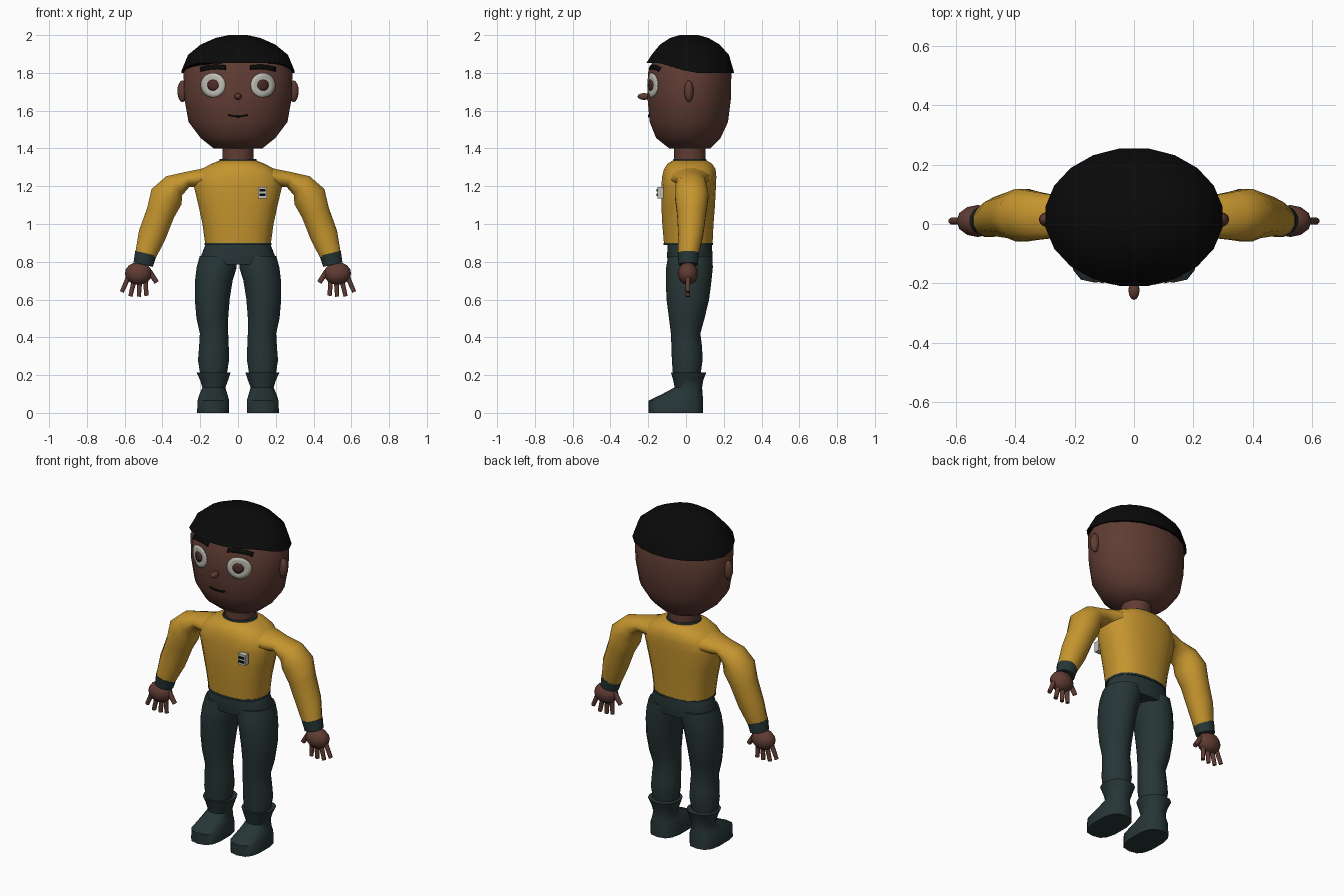
import bpy, bmesh, math
from mathutils import Vector
from mathutils.bvhtree import BVHTree

if "Cube" in bpy.data.objects:
    bpy.data.objects.remove(bpy.data.objects["Cube"])


def material(name, rgb):
    m = bpy.data.materials.new(name)
    m.diffuse_color = (*rgb, 1)
    m.use_nodes = True
    m.node_tree.nodes["Principled BSDF"].inputs["Base Color"].default_value = m.diffuse_color
    return m


SKIN = material("brown skin", (0.115, 0.045, 0.033))
IRIS = material("dark brown", (0.075, 0.026, 0.020))
HAIR = material("black", (0.003, 0.003, 0.003))
GOLD = material("mustard shirt", (0.56, 0.30, 0.028))
DARK = material("dark teal cloth", (0.020, 0.036, 0.037))
WHITE = material("off white", (0.52, 0.51, 0.45))


def finish(bm, name, mat, angle=50):
    bmesh.ops.recalc_face_normals(bm, faces=bm.faces)
    me = bpy.data.meshes.new(name)
    bm.to_mesh(me)
    bm.free()
    me.materials.append(mat)
    ob = bpy.data.objects.new(name, me)
    bpy.context.collection.objects.link(ob)
    bpy.ops.object.select_all(action='DESELECT')
    ob.select_set(True)
    bpy.context.view_layer.objects.active = ob
    bpy.ops.object.shade_smooth_by_angle(angle=math.radians(angle))
    return ob


def oval(c, u, v, n=20, power=2.0):
    """Closed ring around c; a power above 2 squares it off."""
    pts = []
    for i in range(n):
        a = 2 * math.pi * (i + 0.5) / n
        f = lambda t: math.copysign(abs(t) ** (2 / power), t)
        pts.append(Vector(c) + Vector(u) * f(math.cos(a)) + Vector(v) * f(math.sin(a)))
    return pts


def level(z, x0, x1, y0, y1, n=20, power=2.0):
    return oval(((x0 + x1) / 2, (y0 + y1) / 2, z), ((x1 - x0) / 2, 0, 0),
                (0, (y1 - y0) / 2, 0), n, power)


def loft(name, mat, rings, caps=True, angle=50):
    bm = bmesh.new()
    vs = [[bm.verts.new(p) for p in r] for r in rings]
    n = len(vs[0])
    for a, b in zip(vs, vs[1:]):
        for i in range(n):
            bm.faces.new((a[i], a[(i + 1) % n], b[(i + 1) % n], b[i]))
    if caps:
        bm.faces.new(vs[0])
        bm.faces.new(vs[-1])
    return finish(bm, name, mat, angle)


def limb(name, mat, s, stations, n=12):
    """Tube in the xz plane: stations are (x, y, z, in-plane radius, depth radius)."""
    rings = []
    for i, (x, y, z, r, d) in enumerate(stations):
        p, q = stations[max(i - 1, 0)], stations[min(i + 1, len(stations) - 1)]
        t = Vector((q[0] - p[0], 0, q[2] - p[2])).normalized()
        rings.append(oval((s * x, y, z), (s * t.z * r, 0, -t.x * r), (0, d, 0), n))
    return loft(name, mat, rings)


def ball(name, mat, c, r):
    bm = bmesh.new()
    bmesh.ops.create_uvsphere(bm, u_segments=12, v_segments=8, radius=1)
    for v in bm.verts:
        v.co = Vector(c) + Vector(a * b for a, b in zip(v.co, r))
    return finish(bm, name, mat)


def box(name, mat, x0, x1, y0, y1, z0, z1):
    return loft(name, mat, [[(x0, y0, z), (x1, y0, z), (x1, y1, z), (x0, y1, z)]
                            for z in (z0, z1)], angle=30)


# Head
HEAD = [(1.40, .13, -.09, .13), (1.455, .20, -.16, .185), (1.54, .265, -.195, .225),
        (1.66, .287, -.206, .24), (1.80, .292, -.205, .243), (1.87, .255, -.175, .215)]
head = loft("head", SKIN, [level(z, -w, w, f, b) for z, w, f, b in HEAD])
tree = BVHTree.FromPolygons([v.co for v in head.data.vertices],
                            [p.vertices for p in head.data.polygons])

# Cap of hair with a raised front hairline
brim = level(1.80, -.302, .302, -.212, .258)
for p in brim:
    p.z += 0.053 * min(1, max(0, (0.03 - p.y) / 0.17))
HAIR_RINGS = [(1.895, .268, -.185, .23), (1.95, .20, -.14, .18),
              (1.985, .12, -.085, .12), (2.0, .05, -.035, .065)]
loft("hair", HAIR, [brim] + [level(z, -w, w, f, b) for z, w, f, b in HAIR_RINGS])


def on_face(x, z, lift):
    hit = tree.ray_cast(Vector((x, -1, z)), Vector((0, 1, 0)))[0]
    return Vector((x, (hit.y if hit else -0.15) - lift, z))


def face_strip(name, mat, rows, lift, closed=False):
    """Thin plate wrapped on the face; rows are equal lists of (x, z)."""
    bm = bmesh.new()
    vs = [[bm.verts.new(on_face(x, z, lift)) for x, z in row] for row in rows]
    n = len(vs[0])
    for a, b in zip(vs, vs[1:]):
        for i in range(n if closed else n - 1):
            j = (i + 1) % n
            bm.faces.new((a[i], a[j], b[j], b[i]))
    if closed:
        bm.faces.new(vs[-1])
    ob = finish(bm, name, mat)
    m = ob.modifiers.new("thickness", 'SOLIDIFY')
    m.thickness, m.offset = 0.006, 0
    return ob


def circle(cx, cz, r):
    return [(cx + r * math.cos(i * math.pi / 12), cz + r * math.sin(i * math.pi / 12))
            for i in range(24)]


for s in (-1, 1):
    side = "left" if s > 0 else "right"
    # Eyes, brows and ears
    face_strip(side + "_eye", WHITE, [circle(s * .132, 1.735, r) for r in (.065, .045, .02)],
               .005, True)
    face_strip(side + "_iris", IRIS, [circle(s * .132, 1.735, r) for r in (.029, .012)],
               .009, True)
    xs = [.065 + .135 * i / 6 for i in range(7)]
    arch = [1.828 - .01 * i / 6 + .008 * math.sin(i * math.pi / 6) for i in range(7)]
    face_strip(side + "_brow", HAIR, [[(s * x, z + h) for x, z in zip(xs, arch)]
                                      for h in (-.011, .011)], .007)
    ball(side + "_ear", SKIN, (s * .293, .015, 1.703), (.028, .025, .058))

    # Sleeve, cuff
    limb(side + "_sleeve", GOLD, s, [
        (.12, .022, 1.245, .070, .115), (.20, .022, 1.242, .050, .10),
        (.27, .025, 1.235, .043, .075), (.338, .028, 1.202, .068, .085),
        (.378, .03, 1.145, .092, .092), (.410, .03, 1.06, .078, .08),
        (.455, .025, .94, .076, .068), (.490, .012, .835, .058, .056)])
    limb(side + "_cuff", DARK, s, [(.488, .012, .845, .060, .058), (.502, .012, .785, .054, .052)])

    # Hand with four fingers and a thumb
    ball(side + "_palm", SKIN, (s * .527, .01, .738), (.072, .054, .060))
    digits = [(.58, .72, .615, .64), (.55, .70, .57, .617), (.52, .70, .525, .615),
              (.49, .70, .485, .62), (.47, .75, .43, .69)]
    for i, (x0, z0, x1, z1) in enumerate(digits):
        r = .014 if i < 4 else .016
        limb(side + ("_finger_%d" % (i + 1) if i < 4 else "_thumb"), SKIN, s,
             [(x0, .01, z0, r, r), (x1, .01, z1, r * .85, r * .85)], 8)

    # Trouser leg
    LEG = [(.83, .005, .205, -.095, .14), (.77, .004, .222, -.105, .142),
           (.70, .026, .230, -.107, .135), (.60, .042, .231, -.103, .122),
           (.50, .050, .222, -.09, .098), (.42, .050, .204, -.08, .076),
           (.35, .047, .208, -.077, .085), (.28, .045, .214, -.075, .088),
           (.19, .060, .200, -.068, .075)]
    loft(side + "_trouser_leg", DARK, [level(z, *sorted((s * a, s * b)), f, k, 14)
                                       for z, a, b, f, k in LEG])

    # Boot: sole, toe, ankle and flared top
    BOOT = [(0, .045, .218, -.198, .09), (.065, .045, .216, -.198, .09),
            (.10, .055, .205, -.125, .088), (.135, .065, .190, -.06, .085),
            (.175, .050, .203, -.068, .092), (.215, .037, .222, -.08, .108)]
    loft(side + "_boot", DARK, [level(z, *sorted((s * a, s * b)), f, k, 14, 2.8 if z < .08 else 2.2)
                                for z, a, b, f, k in BOOT])

# Nose and mouth
ball("nose", SKIN, (0, -.222, 1.675), (.019, .034, .018))
curve = [(-.05 + .1 * i / 8, 1.569 + .008 * (abs(i - 4) / 4) ** 2) for i in range(9)]
face_strip("mouth", HAIR, [[(x, z + h) for x, z in curve] for h in (-.004, .004)], .003)

# Neck and collar
loft("neck", SKIN, [level(z, -.084, .084, -.065, .105, 16) for z in (1.30, 1.43)])
loft("collar", DARK, [level(z, -w, w, -.02 - w * .6 + .01, .02 + w * .9, 16)
                      for z, w in ((1.32, .104), (1.345, .098))])

# Shirt body and its dark hem
TORSO = [(.898, .176, -.118, .142), (1.0, .19, -.127, .147), (1.1, .212, -.132, .155),
         (1.2, .236, -.132, .16), (1.25, .232, -.128, .162), (1.29, .195, -.118, .158),
         (1.318, .145, -.10, .14), (1.335, .10, -.073, .112)]
loft("shirt", GOLD, [level(z, -w, w, f, b, 20, 2.4) for z, w, f, b in TORSO])
loft("hem", DARK, [level(z, -.178, .178, -.12, .144, 20, 2.4) for z in (.888, .900)])

# Hips
HIPS = [(.892, .174, -.098, .138), (.83, .198, -.102, .142), (.785, .195, -.095, .135)]
loft("hips", DARK, [level(z, -w, w, f, b, 20, 2.3) for z, w, f, b in HIPS])

# Chest badge with two plain bars
box("badge", WHITE, .106, .154, -.152, -.118, 1.135, 1.197)
for z in (1.148, 1.172):
    box("badge_bar", HAIR, .114, .146, -.156, -.150, z, z + .013)
